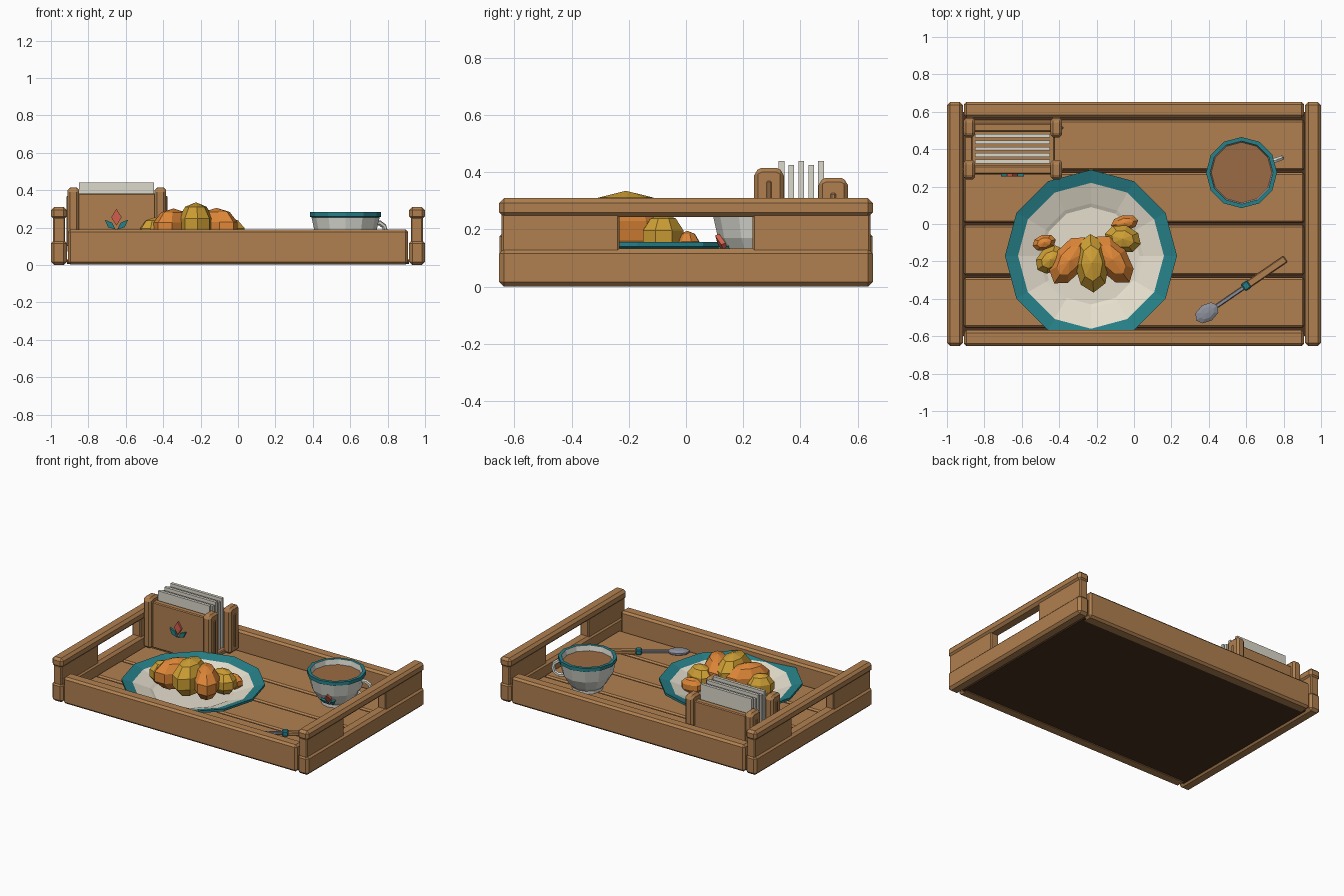
import bpy, bmesh, math
from mathutils import Matrix, Vector

if "Cube" in bpy.data.objects:
    bpy.data.objects.remove(bpy.data.objects["Cube"])


def mat(name, hex_code):
    srgb = [int(hex_code[i:i + 2], 16) / 255 for i in (0, 2, 4)]
    m = bpy.data.materials.new(name)
    m.diffuse_color = [c / 12.92 if c < 0.04 else ((c + 0.055) / 1.055) ** 2.4 for c in srgb] + [1]
    m.use_nodes = True
    m.node_tree.nodes["Principled BSDF"].inputs["Base Color"].default_value = m.diffuse_color
    return m


WOOD = mat("wood", "B08050")
DARK = mat("dark_wood", "4A3020")
TEAL = mat("teal_glaze", "268088")
CREAM = mat("cream_glaze", "E6DFCE")
WHITE = mat("white_ceramic", "DEDED6")
GOLD = mat("golden_crust", "CFA035")
ORANGE = mat("orange_crust", "E08838")
TEA = mat("drink", "9A6B43")
STEEL = mat("steel", "8C8F9A")
RED = mat("red_paint", "D0604C")
PAPER = mat("paper", "DCD8CC")


def finish(name, bm, mats, bevel=0, matrix=None):
    bmesh.ops.recalc_face_normals(bm, faces=bm.faces)
    me = bpy.data.meshes.new(name)
    bm.to_mesh(me)
    bm.free()
    for m in mats:
        me.materials.append(m)
    ob = bpy.data.objects.new(name, me)
    bpy.context.collection.objects.link(ob)
    if matrix is not None:
        ob.matrix_world = matrix
    if bevel:
        b = ob.modifiers.new("bevel", "BEVEL")
        b.width, b.segments = bevel, 1
    return ob


def box(name, x, y, z, m, bevel=0.0, matrix=None):
    """Box from (min, max) ranges."""
    bm = bmesh.new()
    bmesh.ops.create_cube(bm, size=1)
    for v in bm.verts:
        v.co = [(a + b) / 2 + c * (b - a) for (a, b), c in zip((x, y, z), v.co)]
    return finish(name, bm, [m], bevel, matrix)


def lathe(name, profile, mats, center, sides=12):
    """Turned form; profile rows are radius, z, material of the band that follows."""
    bm = bmesh.new()
    rings = []
    for r, z, _ in profile:
        n = sides if r > 0 else 1
        rings.append([bm.verts.new((r * math.cos(2 * math.pi * i / sides),
                                    r * math.sin(2 * math.pi * i / sides), z)) for i in range(n)])
    for k, (a, b) in enumerate(zip(rings, rings[1:])):
        for i in range(sides):
            j = (i + 1) % sides
            loop = [a[i % len(a)], a[j % len(a)], b[j % len(b)], b[i % len(b)]]
            f = bm.faces.new(list(dict.fromkeys(loop)))
            f.material_index = profile[k][2]
    return finish(name, bm, mats, matrix=Matrix.Translation(center))


def prism(name, pts, depth, m, matrix):
    """Flat outline in x/z, extruded along y."""
    bm = bmesh.new()
    f = bm.faces.new([bm.verts.new((x, 0, z)) for x, z in pts])
    res = bmesh.ops.extrude_face_region(bm, geom=[f])
    bmesh.ops.translate(bm, vec=(0, depth, 0), verts=[e for e in res["geom"] if isinstance(e, bmesh.types.BMVert)])
    return finish(name, bm, [m], matrix=matrix)


def blob(name, loc, size, m, angle, seg=8, rings=5):
    """Faceted ellipsoid."""
    bm = bmesh.new()
    bmesh.ops.create_uvsphere(bm, u_segments=seg, v_segments=rings, radius=1)
    bmesh.ops.scale(bm, vec=size, verts=bm.verts)
    return finish(name, bm, [m], matrix=Matrix.Translation(loc) @ Matrix.Rotation(angle, 4, "Z"))


def flower(name, matrix):
    """Tulip ornament: bud and two leaves."""
    prism(name + "_bud", [(0, 0.02), (0.028, 0.065), (0, 0.11), (-0.028, 0.065)], 0.02, RED, matrix)
    for s, side in ((-1, "left"), (1, "right")):
        prism(f"{name}_{side}_leaf", [(s * 0.005, 0), (s * 0.045, 0.012), (s * 0.062, 0.052), (s * 0.022, 0.035)],
              0.018, TEAL, matrix)


# Tray base and floor planks
box("tray_bottom", (-0.915, 0.915), (-0.6, 0.6), (0.006, 0.03), DARK)
for i in range(4):
    y = -0.554 + i * 0.2805
    box(f"floor_plank_{i + 1}", (-0.91, 0.91), (y, y + 0.268), (0.02, 0.06), WOOD, 0.01)

# Tray long sides and handled ends
for s, side in ((-1, "front"), (1, "back")):
    box(f"{side}_rail", (-0.91, 0.91), sorted((s * 0.568, s * 0.652)), (0.002, 0.19), WOOD, 0.014)
for s, side in ((-1, "left"), (1, "right")):
    ends = sorted((s * 0.915, s))
    box(f"{side}_end_board", ends, (-0.653, 0.653), (0, 0.133), WOOD, 0.017)
    box(f"{side}_handle_rail", ends, (-0.653, 0.653), (0.243, 0.31), WOOD, 0.017)
    for t, end in ((-1, "front"), (1, "back")):
        box(f"{side}_{end}_handle_block", sorted((s * 0.925, s * 0.988)), sorted((t * 0.233, t * 0.645)),
            (0.12, 0.255), WOOD, 0.006)

# Plate
lathe("plate", [(0, 0.062, 0), (0.25, 0.062, 0), (0.385, 0.112, 1), (0.46, 0.14, 1), (0.46, 0.156, 1),
                (0.39, 0.136, 0), (0.28, 0.098, 0), (0.26, 0.088, 0), (0, 0.088, 0)],
      [CREAM, TEAL], (-0.23, -0.17, 0))

# Croissant: x, y, radial length, width, top
pieces = [(-0.48, -0.1, 0.068, 0.045, 0.195), (-0.445, -0.19, 0.095, 0.07, 0.255),
          (-0.345, -0.195, 0.155, 0.088, 0.302), (-0.225, -0.21, 0.165, 0.098, 0.335),
          (-0.115, -0.19, 0.16, 0.09, 0.305), (-0.06, -0.08, 0.105, 0.078, 0.255),
          (-0.05, 0.005, 0.078, 0.045, 0.195)]
for i, (x, y, length, width, top) in enumerate(pieces):
    a = math.atan2(y + 0.03, x + 0.235)
    blob(f"croissant_segment_{i + 1}", (x, y, (0.085 + top) / 2), (length, width, (top - 0.085) / 2),
         GOLD if i % 2 else ORANGE, a)

# Cup, drink and handle
CUP = Vector((0.575, 0.275, 0))
lathe("cup", [(0, 0.06, 0), (0.1, 0.06, 0), (0.1, 0.08, 0), (0.125, 0.105, 0), (0.163, 0.17, 0), (0.182, 0.255, 1),
              (0.19, 0.258, 1), (0.19, 0.282, 1), (0.168, 0.282, 0), (0.158, 0.22, 0), (0.1, 0.1, 0), (0, 0.1, 0)],
      [WHITE, TEAL], CUP)
lathe("drink", [(0, 0.225, 0), (0.159, 0.225, 0), (0.163, 0.245, 0), (0, 0.245, 0)], [TEA], CUP)
a = math.radians(20)
bpy.ops.mesh.primitive_torus_add(location=CUP + Vector((0.178 * math.cos(a), 0.178 * math.sin(a), 0.178)),
                                 rotation=(math.pi / 2, 0, a), major_segments=10, minor_segments=6,
                                 major_radius=0.05, minor_radius=0.014)
bpy.context.object.name = "cup_handle"
bpy.context.object.data.materials.append(WHITE)
flower("cup_flower", Matrix.Translation(CUP) @ Matrix.Rotation(math.radians(15), 4, "Z")
       @ Matrix.Translation((0, -0.138, 0.1)) @ Matrix.Rotation(math.radians(28), 4, "X") @ Matrix.Scale(0.8, 4))

# Spoon, laid along its own x axis
S = Matrix.Translation((0.39, -0.475, 0.078)) @ Matrix.Rotation(math.radians(34.5), 4, "Z")
blob("spoon_bowl", S.translation, (0.075, 0.05, 0.02), STEEL, math.radians(34.5))
box("spoon_neck", (0.06, 0.26), (-0.011, 0.011), (-0.009, 0.009), STEEL, 0.004, S)
box("spoon_collar", (0.235, 0.275), (-0.022, 0.022), (-0.018, 0.018), TEAL, 0.006, S)
box("spoon_grip", (0.27, 0.51), (-0.02, 0.02), (-0.014, 0.014), WOOD, 0.005, S)

# Napkin holder: base, panels with through tenons, posts with domed tops
box("holder_base", (-0.87, -0.425), (0.28, 0.53), (0.058, 0.09), WOOD, 0.006)
for side, y, top, panel in (("front", 0.29, 0.415, 0.382), ("back", 0.515, 0.38, 0.34)):
    box(f"holder_{side}_panel", (-0.87, -0.43), (y - 0.022, y + 0.022), (0.06, panel), WOOD, 0.006)
    box(f"holder_{side}_tenon", (-0.917, -0.378), (y - 0.009, y + 0.009), (0.1, panel - 0.012), WOOD, 0.005)
    for x, end in ((-0.88, "left"), (-0.415, "right")):
        pts = [(-0.052, 0.06), (0.052, 0.06), (0.052, top - 0.012), (0.028, top), (-0.028, top), (-0.052, top - 0.012)]
        M = Matrix.Translation((x - 0.031, y, 0)) @ Matrix.Rotation(math.pi / 2, 4, "Z") @ Matrix.Translation((0, -0.062, 0))
        ob = prism(f"holder_{side}_{end}_post", pts, 0.062, WOOD, M)
        b = ob.modifiers.new("bevel", "BEVEL")
        b.width, b.segments = 0.014, 1
flower("holder_flower", Matrix.Translation((-0.65, 0.255, 0.19)))

# Napkins
for i in range(5):
    y = 0.334 + i * 0.0345
    box(f"napkin_{i + 1}", (-0.85, -0.45), (y - 0.01, y + 0.01), (0.085, 0.425 if i % 2 else 0.44), PAPER)
